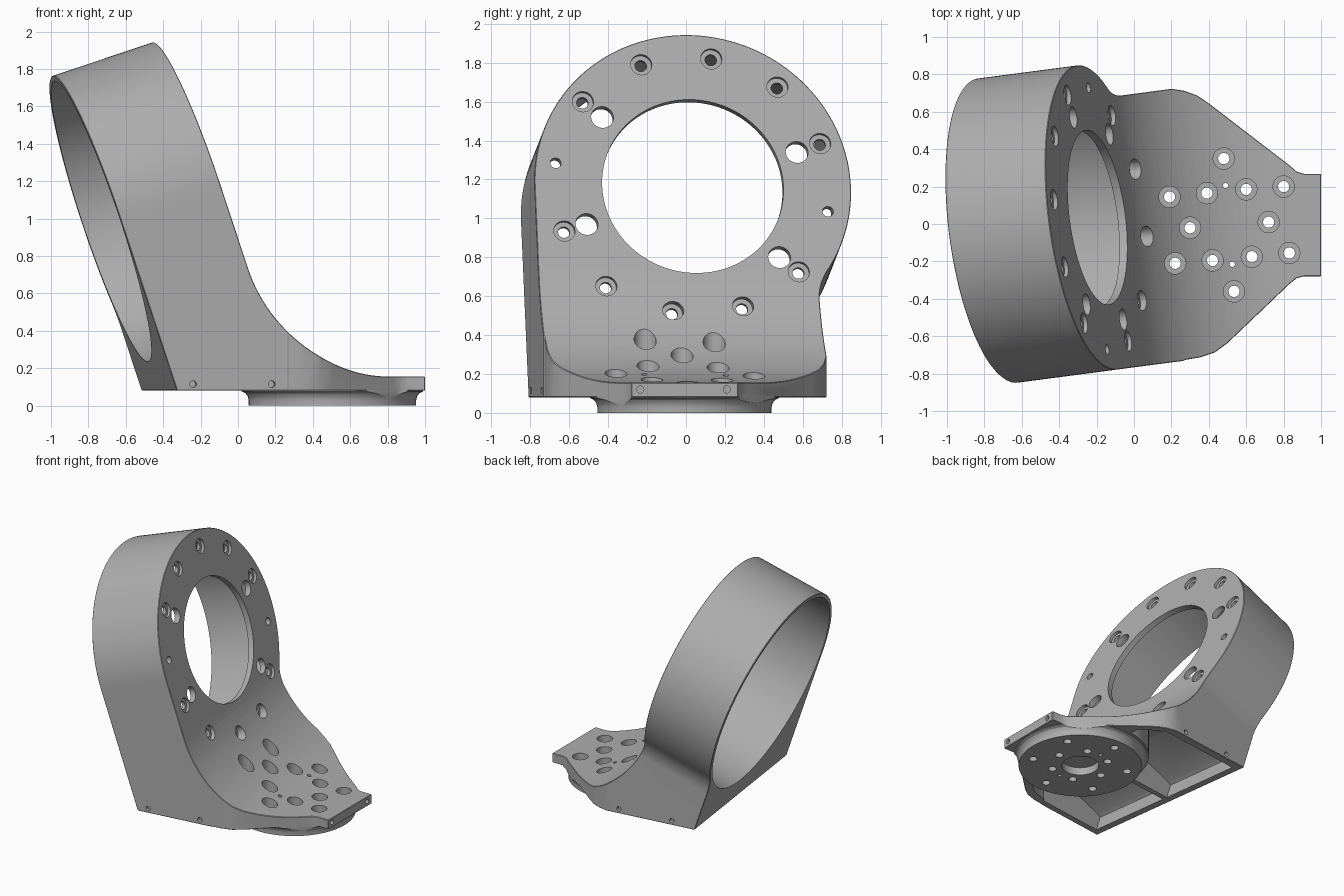
import bpy, bmesh
from math import sin, cos, radians, sqrt, atan2, pi
from mathutils import Vector, Matrix

old = bpy.data.objects.get("Cube")
if old:
    bpy.data.objects.remove(old)

grey = bpy.data.materials.new("machined_grey")
grey.use_nodes = True
GREY = (0.42, 0.42, 0.42, 1)
grey.diffuse_color = GREY
grey.node_tree.nodes["Principled BSDF"].inputs["Base Color"].default_value = GREY

# Directions: heading of the bracket, sideways, and the tilted flange axis
YAW, TILT = radians(7.5), radians(18.4)
up = Vector((0, 0, 1))
head = Vector((cos(YAW), sin(YAW), 0))
side = Vector((-sin(YAW), cos(YAW), 0))
axis = head * cos(TILT) + up * sin(TILT)
rise = up * cos(TILT) - head * sin(TILT)
CENTRE = Vector((-0.195, 0.035, 1.165))
RADIUS, DEPTH = 0.82, 0.57


def frame(x, y, z, origin=(0, 0, 0)):
    m = Matrix((x, y, z)).transposed().to_4x4()
    m.translation = origin
    return m


def finish(name, bm, matrix):
    bm.transform(matrix)
    bmesh.ops.recalc_face_normals(bm, faces=bm.faces)
    me = bpy.data.meshes.new(name)
    bm.to_mesh(me)
    bm.free()
    ob = bpy.data.objects.new(name, me)
    bpy.context.collection.objects.link(ob)
    return ob


def prism(name, pts, matrix, lo, hi):
    """Extrude a 2D outline between two heights of a frame."""
    bm = bmesh.new()
    f = bm.faces.new([bm.verts.new((a, b, lo)) for a, b in pts])
    new = bmesh.ops.extrude_face_region(bm, geom=[f])["geom"]
    bmesh.ops.translate(bm, vec=(0, 0, hi - lo),
                        verts=[v for v in new if isinstance(v, bmesh.types.BMVert)])
    return finish(name, bm, matrix)


def lathe(name, profile, places, n=32):
    """Turn a (radius, height) profile around z, once for each frame."""
    bm = bmesh.new()
    for m in places:
        rings = [[bm.verts.new(m @ Vector((r * cos(2 * pi * i / n), r * sin(2 * pi * i / n), h)))
                  for i in range(n)] for r, h in profile]
        for a, b in zip(rings, rings[1:]):
            for i in range(n):
                j = (i + 1) % n
                bm.faces.new((a[i], a[j], b[j], b[i]))
        bm.faces.new(rings[0])
        bm.faces.new(rings[-1])
    return finish(name, bm, Matrix())


def arc(cx, cy, r, a0, a1, n):
    return [(cx + r * cos(radians(a0 + (a1 - a0) * i / n)),
             cy + r * sin(radians(a0 + (a1 - a0) * i / n))) for i in range(n + 1)]


def apply(ob, mod):
    bpy.context.view_layer.objects.active = ob
    bpy.ops.object.modifier_apply(modifier=mod.name)


def combine(ob, other, op, keep=False):
    mod = ob.modifiers.new(op, "BOOLEAN")
    mod.operation, mod.solver, mod.object = op, "EXACT", other
    apply(ob, mod)
    if not keep:
        bpy.data.objects.remove(other)


# Flange section: round over the top, tangent wall on one side, filleted wall on the other
WALL, FILLET = 0.63, 0.3
fx = WALL + FILLET
fy = -sqrt((RADIUS + FILLET) ** 2 - fx ** 2)
turn = atan2(fy, fx) * 180 / pi
section = [(WALL, -2.2), (-RADIUS, -2.2)] + arc(0, 0, RADIUS, 180, turn, 90)
section += arc(fx, fy, FILLET, 180 + turn, 180, 8)
body = prism("bracket_body", section, frame(side, rise, axis, CENTRE), -DEPTH, 1.8)

# Side profile: flat foot sweeping up into the tilted face
slope = 90 - TILT * 180 / pi
face_top = -0.189 - (2.4 - CENTRE.z) * sin(TILT) / cos(TILT)
profile = [(-1.6, 0.08), (1.2, 0.08), (1.2, 0.155)]
profile += arc(0.76, 1.005, 0.85, -90, -90 - slope, 28) + [(face_top, 2.4), (-1.6, 2.4)]
combine(body, prism("profile_cutter", profile, frame(head, up, -side), -1.5, 1.5), "INTERSECT")

# Plan outline: shoulders tapering to the narrow tab
outline = [(-1.6, -1.3), (0.1, -1.0), (0.27, -0.727), (0.35, -0.714), (0.43, -0.688), (0.5, -0.637),
           (0.83, -0.322), (0.87, -0.29), (0.91, -0.28), (1.0, -0.28),
           (1.0, 0.268), (0.91, 0.268), (0.87, 0.28), (0.83, 0.315), (0.4, 0.645),
           (0.34, 0.686), (0.27, 0.712), (0.2, 0.723), (0.1, 1.0), (-1.6, 1.3)]
plan = prism("outline_cutter", outline, Matrix(), -1, 3)
combine(body, plan, "INTERSECT", keep=True)

# Small chamfer on the hard edges
bevel = body.modifiers.new("chamfer", "BEVEL")
bevel.width, bevel.segments = 0.008, 1
bevel.limit_method, bevel.angle_limit = "ANGLE", radians(50)
apply(body, bevel)

# Underside pockets, one on each side of a central rib, clear of the boss
HUB = Vector((0.505, -0.008, 0))
hollow = [(-0.36, -0.1), (-0.37, 0.08), (-0.41, 0.2), (-0.38, 0.22), (0.02, 0.345), (0.1, 0.34),
          (0.25, 0.265), (0.4, 0.18), (0.5, 0.14), (0.5, -0.1)]
pocket = prism("pocket_cutter", hollow, frame(head, up, -side), -0.63, 0.71)
inset = [(-0.8, -0.9), (0.2, -0.9), (0.3, -0.66), (0.42, -0.62), (0.5, -0.56),
         (0.5, 0.5), (0.38, 0.6), (0.28, 0.65), (0.15, 0.9), (-0.8, 0.9)]
combine(pocket, prism("inset_cutter", inset, Matrix(), -1, 1), "INTERSECT")
combine(pocket, lathe("hub_keep", [(0.5, -0.5), (0.5, 1)], [Matrix.Translation(HUB)], 96), "DIFFERENCE")
rib = [(-1, -0.055), (1, -0.055), (1, -0.015), (-1, -0.015)]
combine(pocket, prism("rib_keep", rib, frame(head, side, up), -0.5, 1), "DIFFERENCE")
combine(body, pocket, "DIFFERENCE")

# Round mounting boss under the foot
boss = lathe("boss", [(0.448, 0), (0.448, 0.03), (0.453, 0.05), (0.465, 0.066), (0.485, 0.076),
                      (0.485, 0.1)], [Matrix.Translation(HUB)], 96)
combine(boss, plan, "INTERSECT")
combine(body, boss, "UNION")
combine(body, lathe("boss_bore", [(0.135, -0.1), (0.135, 0.06)], [Matrix.Translation(HUB)], 48), "DIFFERENCE")

# Open tube behind the flange and the window through it
flange = frame(side, rise, axis, CENTRE)
combine(body, lathe("tube_bore", [(0.79, -0.8), (0.79, -0.045), (0.47, -0.045), (0.47, 0.5)],
                    [flange], 128), "DIFFERENCE")


def on_flange(spots):
    """Frames on the tilted face from sideways and height positions."""
    for y, z in spots:
        x = CENTRE.x - (axis.y * (y - CENTRE.y) + axis.z * (z - CENTRE.z)) / axis.x
        yield frame(side, rise, axis, (x, y, z))


def on_foot(spots):
    return [Matrix.Translation((x, y, 0)) for x, y in spots]


# Flange holes: counterbored ring, plain large, small pins
bolts = [(-0.23, 1.79), (0.13, 1.82), (0.47, 1.675), (0.69, 1.385), (0.58, 0.725), (0.29, 0.54),
         (-0.07, 0.515), (-0.41, 0.65), (-0.625, 0.935), (-0.53, 1.6)]
large = [(-0.43, 1.52), (0.57, 1.34), (-0.51, 0.97), (0.48, 0.8)]
pins = [(-0.67, 1.285), (0.73, 1.035)]
# Foot holes: counterbored and small pins
screws = [(0.19, 0.145), (0.39, 0.165), (0.6, 0.185), (0.8, 0.2), (0.48, 0.35), (0.3, -0.02),
          (0.72, 0.01), (0.22, -0.21), (0.42, -0.195), (0.63, -0.175), (0.83, -0.155), (0.535, -0.36)]
dowels = [(0.49, 0.205), (0.525, -0.215)]
# Blind holes in the side walls and the tab end
blind = [frame(-head, up, side, (x, y, 0.115)) for x, y in
         ((-0.24, -0.8), (0.18, -0.74), (-0.33, 0.65), (0.1, 0.71))]
blind += [frame(Vector((0, 1, 0)), up, Vector((1, 0, 0)), (1, y, 0.12)) for y in (-0.235, 0.21)]

holes = [
    ("bolt_holes", [(0.03, -0.1), (0.03, -0.022), (0.055, -0.022), (0.055, 0.2)], on_flange(bolts)),
    ("large_holes", [(0.058, -0.1), (0.058, 0.2)], on_flange(large)),
    ("pin_holes", [(0.028, -0.1), (0.028, 0.2)], on_flange(pins)),
    ("screw_holes", [(0.03, -0.1), (0.03, 0.09), (0.057, 0.09), (0.057, 0.6)], on_foot(screws)),
    ("dowel_holes", [(0.014, -0.1), (0.014, 0.6)], on_foot(dowels)),
    ("blind_holes", [(0.018, -0.03), (0.018, 0.03)], blind),
]
for name, shape, places in holes:
    combine(body, lathe(name, shape, places), "DIFFERENCE")

# One colour, smooth curves with sharp edges kept
body.data.materials.clear()
body.data.materials.append(grey)
for poly in body.data.polygons:
    poly.material_index = 0
bpy.ops.object.select_all(action="DESELECT")
body.select_set(True)
bpy.context.view_layer.objects.active = body
bpy.ops.object.shade_smooth_by_angle(angle=radians(25))
